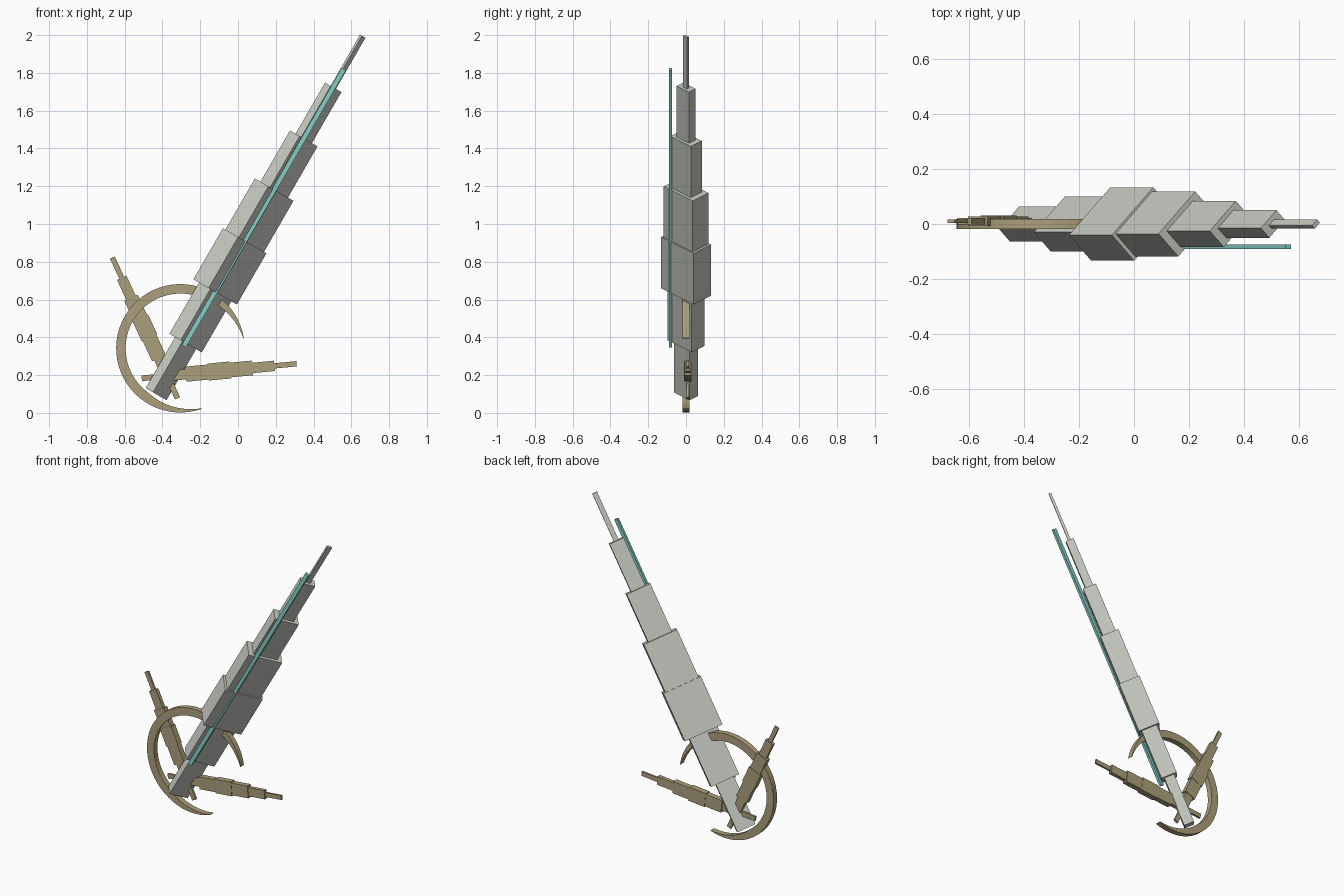
import bpy, bmesh, math
from mathutils import Vector

if "Cube" in bpy.data.objects:
    bpy.data.objects.remove(bpy.data.objects["Cube"])


def material(name, rgb):
    m = bpy.data.materials.new(name)
    m.diffuse_color = (*rgb, 1)
    m.use_nodes = True
    m.node_tree.nodes["Principled BSDF"].inputs["Base Color"].default_value = m.diffuse_color
    return m


STEEL = material("pale_steel", (0.57, 0.585, 0.54))
BRASS = material("dull_brass", (0.41, 0.35, 0.20))
TEAL = material("teal", (0.24, 0.62, 0.56))


def finish(name, bm, mat):
    bmesh.ops.recalc_face_normals(bm, faces=bm.faces)
    me = bpy.data.meshes.new(name)
    bm.to_mesh(me)
    bm.free()
    me.materials.append(mat)
    ob = bpy.data.objects.new(name, me)
    bpy.context.collection.objects.link(ob)
    return ob


def hull_ring(bm, rings, closed=False):
    """Skin a chain of four-cornered sections and cap both ends."""
    rows = [[bm.verts.new(p) for p in r] for r in rings]
    for a, b in zip(rows, rows[1:]):
        for i in range(4):
            j = (i + 1) % 4
            bm.faces.new((a[i], a[j], b[j], b[i]))
    bm.faces.new(rows[0][::-1])
    bm.faces.new(rows[-1])


def beam(bm, start, axis, s0, s1, wide, thick, roll=0):
    """Box along an axis in the xz plane, rolled about that axis."""
    side = Vector((axis.z, 0, -axis.x))
    back = Vector((0, 1, 0))
    c, s = math.cos(roll), math.sin(roll)
    p, q = side * c + back * s, back * c - side * s
    corners = [p * (i * wide / 2) + q * (j * thick / 2)
               for i, j in ((-1, -1), (1, -1), (1, 1), (-1, 1))]
    hull_ring(bm, [[start + axis * t + k for k in corners] for t in (s0, s1)])


# Stepped blade: seven boxes on a leaning axis, rolled 45 degrees
lean = math.radians(60)
axis = Vector((math.cos(lean), 0, math.sin(lean)))
origin = Vector((axis.z, 0, -axis.x)) * -0.425
STEP = 0.3126
for n, h in enumerate((0.064, 0.099, 0.133, 0.118, 0.084, 0.050, 0.0165)):
    bm = bmesh.new()
    s = -0.131 + n * STEP
    beam(bm, origin, axis, s, s + STEP, 1.84 * h, 0.99 * h, math.radians(45))
    finish(f"blade_section_{n + 1}", bm, STEEL)

# Teal rod running along the front of the blade
bm = bmesh.new()
beam(bm, origin + Vector((0, -0.082, 0)), axis, 0.163, 1.856, 0.025, 0.016)
finish("rod", bm, TEAL)

# Two stepped arms crossing at the blade base
ARM = (0.03, 0.055, 0.08, 0.09, 0.078, 0.055, 0.028)
for name, a, b in (("lower_arm", (-0.51, 0.183), (0.31, 0.26)),
                   ("upper_arm", (-0.32, 0.077), (-0.665, 0.822))):
    start = Vector((a[0], 0.010, a[1]))
    run = Vector((b[0], 0.010, b[1])) - start
    part = run.length / 7
    bm = bmesh.new()
    for n, w in enumerate(ARM):
        beam(bm, start, run.normalized(), n * part, (n + 1) * part, w, w * 0.45)
    finish(name, bm, BRASS)

# Open crescent ring tapering to a point at both ends
centre, R, COUNT = Vector((-0.305, 0, 0.342)), 0.34, 48
rings = []
for i in range(COUNT + 1):
    t = i / COUNT
    ang = math.radians(9 + 281 * t)
    near_end = min(t, 1 - t) * 281
    w = max(0.002, 0.05 * min(1, near_end / 55) ** 0.8)
    d = Vector((math.cos(ang), 0, math.sin(ang)))
    rings.append([centre + d * r + Vector((0, y, 0))
                  for r, y in ((R - w, -0.018), (R, -0.018),
                               (R, 0.018), (R - w, 0.018))])
bm = bmesh.new()
hull_ring(bm, rings)
finish("crescent_ring", bm, BRASS)
